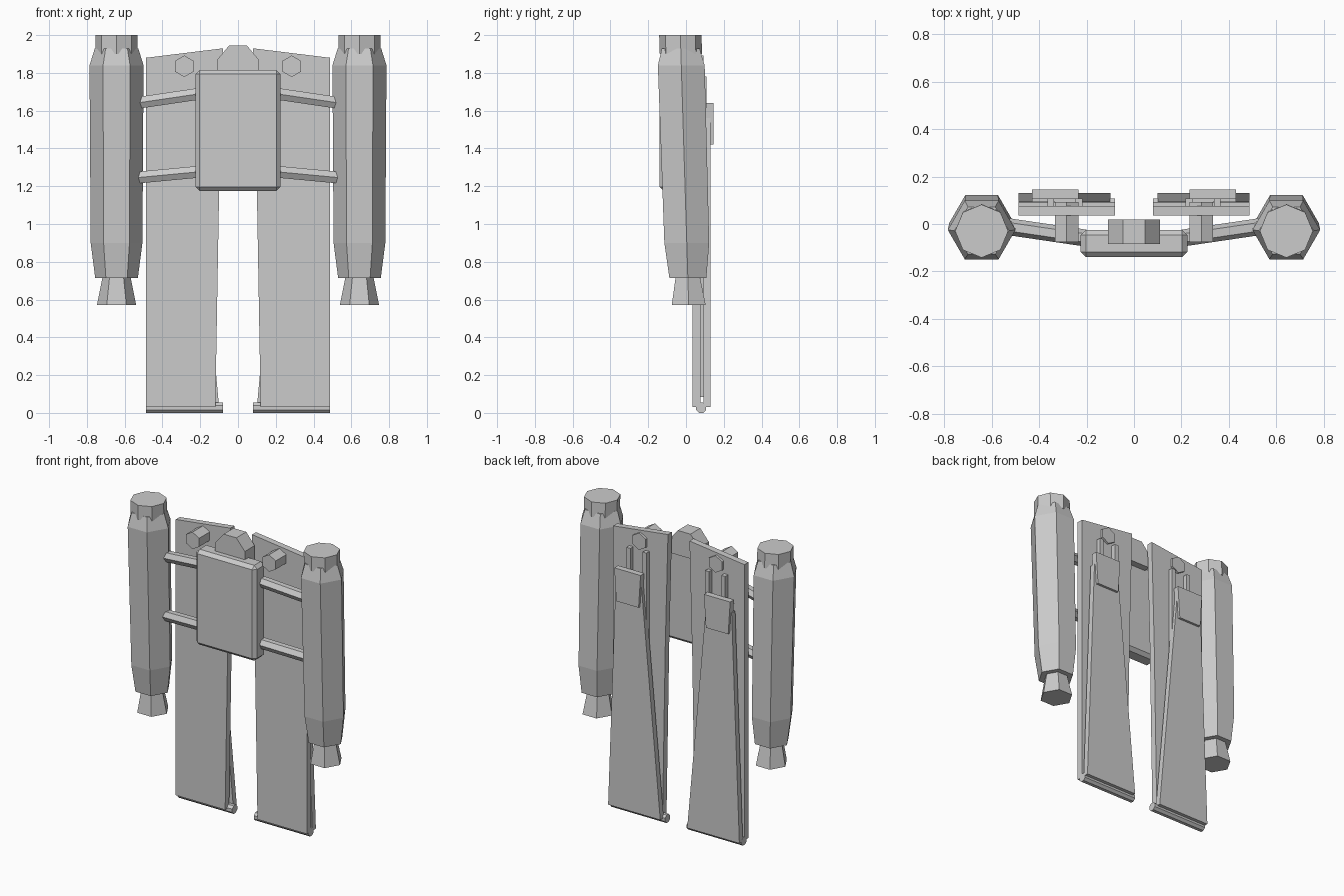
import bpy, bmesh, math
from mathutils import Vector

if "Cube" in bpy.data.objects:
    bpy.data.objects.remove(bpy.data.objects["Cube"])


def finish(name, bm, mirror):
    bmesh.ops.recalc_face_normals(bm, faces=bm.faces)
    me = bpy.data.meshes.new(name)
    bm.to_mesh(me)
    bm.free()
    ob = bpy.data.objects.new(name, me)
    bpy.context.collection.objects.link(ob)
    if mirror:
        ob.modifiers.new("mirror", 'MIRROR').use_axis[0] = True
    return ob


def loft(name, rings, mirror=True):
    """Skin a list of equal-length point loops and cap both ends."""
    bm = bmesh.new()
    loops = [[bm.verts.new(p) for p in r] for r in rings]
    n = len(loops[0])
    for a, b in zip(loops, loops[1:]):
        for i in range(n):
            j = (i + 1) % n
            bm.faces.new((a[i], a[j], b[j], b[i]))
    bm.faces.new(loops[0])
    bm.faces.new(loops[-1])
    return finish(name, bm, mirror)


def plate(name, outline, y0, y1, mirror=True):
    """Extrude an x-z outline along y."""
    return loft(name, [[(x, y, z) for x, z in outline] for y in (y0, y1)], mirror)


def box(x0, x1, z0, z1):
    return [(x0, z0), (x1, z0), (x1, z1), (x0, z1)]


def ngon(n, r, cx, cz, start=0.0):
    return [(cx + r * math.cos(start + i * math.tau / n),
             cz + r * math.sin(start + i * math.tau / n)) for i in range(n)]


def bar(name, p, q, r, sides, start=0.0):
    """Polygonal bar running between two points, section in y-z."""
    sec = ngon(sides, r, 0, 0, start)
    return loft(name, [[(c[0], c[1] + u, c[2] + v) for u, v in sec] for c in (p, q)])


def booster_part(name, sides, profile):
    """Upright lofted part following the booster's leaning axis."""
    rings = []
    for z, r in profile:
        cy = -0.03 + (2.0 - z) * 0.031
        rings.append([(x, y, z) for x, y in ngon(sides, r, 0.643, cy)])
    return loft(name, rings)


# Boosters: cap, body, nozzle
booster_part("booster_cap", 8, [(1.90, 0.112), (2.0, 0.112)])
booster_part("booster_body", 6, [(0.715, 0.113), (0.90, 0.137), (1.84, 0.143), (1.93, 0.115)])
booster_part("booster_nozzle", 6, [(0.57, 0.104), (0.73, 0.072)])

# Central pack with chamfered edges
pack = plate("pack", box(-0.225, 0.225, 1.175, 1.815), -0.14, -0.025, False)
bev = pack.modifiers.new("chamfer", 'BEVEL')
bev.width = 0.022
bev.segments = 1
plate("pack_crest", [(-0.11, 1.78), (0.11, 1.78), (0.11, 1.87), (0.047, 1.945),
                     (-0.047, 1.945), (-0.11, 1.87)], -0.085, 0.02, False)

# Arms from pack to boosters
for label, z0, z1 in (("upper", 1.69, 1.64), ("lower", 1.277, 1.245)):
    bar(label + "_arm", (0.20, -0.06, z0), (0.54, -0.01, z1), 0.036, 6)

# Front wing panels
plate("wing_front_panel", [(0.12, 0.03), (0.487, 0.03), (0.487, 1.88), (0.08, 1.93), (0.10, 1.18)],
      0.035, 0.077)

# Tapered rear panels and their top tabs
plate("wing_rear_panel", [(0.10, 0.03), (0.487, 0.03), (0.43, 1.56), (0.24, 1.56)], 0.093, 0.13)
plate("wing_tab", [(0.25, 1.42), (0.415, 1.42), (0.43, 1.64), (0.235, 1.64)], 0.105, 0.146)

# Twin slide rods between the panels
for label, x in (("inner", 0.232), ("outer", 0.352)):
    plate(label + "_slide_rod", box(x - 0.014, x + 0.014, 0.085, 1.78), 0.075, 0.108)

# Hinge along the bottom edge
bar("wing_hinge", (0.08, 0.08, 0.027), (0.487, 0.08, 0.027), 0.029, 8, math.pi / 8)

# Hex pivots through the panels
plate("hex_pivot", ngon(6, 0.057, 0.284, 1.835, math.pi / 6), -0.077, 0.093)
